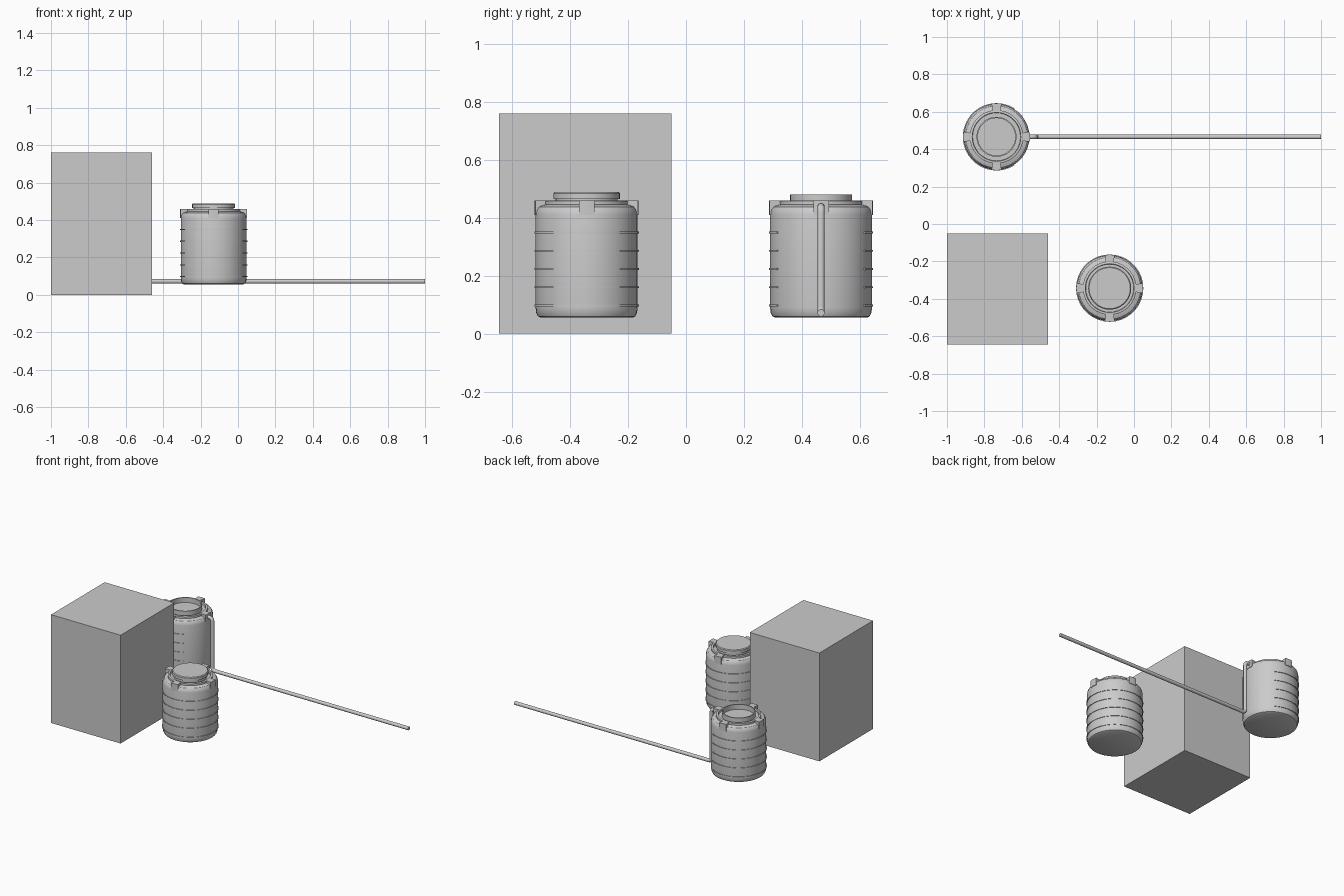
import bpy, bmesh, math
from mathutils import Vector, Matrix

if "Cube" in bpy.data.objects:
    bpy.data.objects.remove(bpy.data.objects["Cube"])

SEG = 36
TANK_A = (-0.13, -0.343)
TANK_B = (-0.735, 0.466)


def finish(bm, name, smooth=True, loc=(0, 0, 0)):
    bmesh.ops.remove_doubles(bm, verts=bm.verts, dist=1e-5)
    bmesh.ops.recalc_face_normals(bm, faces=bm.faces)
    me = bpy.data.meshes.new(name)
    bm.to_mesh(me)
    bm.free()
    ob = bpy.data.objects.new(name, me)
    ob.location = loc
    bpy.context.collection.objects.link(ob)
    if smooth:
        bpy.ops.object.select_all(action='DESELECT')
        ob.select_set(True)
        bpy.context.view_layer.objects.active = ob
        bpy.ops.object.shade_smooth_by_angle(angle=math.radians(30))
    return ob


def lathe(name, profile, loc):
    """Revolve (radius, z) points around the vertical axis."""
    bm = bmesh.new()
    vs = [bm.verts.new((r, 0, z)) for r, z in profile]
    es = [bm.edges.new(p) for p in zip(vs, vs[1:])]
    bmesh.ops.spin(bm, geom=vs + es, cent=(0, 0, 0), axis=(0, 0, 1),
                   angle=2 * math.pi, steps=SEG)
    return finish(bm, name, loc=(loc[0], loc[1], 0))


def arc_block(bm, r0, r1, z0, z1, mid, half, steps):
    """Curved block between two radii, spanning mid +/- half radians."""
    rings = []
    for i in range(steps + 1):
        a = mid - half + 2 * half * i / steps
        rings.append([bm.verts.new((r * math.cos(a), r * math.sin(a), z))
                      for r, z in ((r0, z0), (r1, z0), (r1, z1), (r0, z1))])
    for p, q in zip(rings, rings[1:]):
        for k in range(4):
            bm.faces.new((p[k], p[(k + 1) % 4], q[(k + 1) % 4], q[k]))
    bm.faces.new(rings[0])
    bm.faces.new(rings[-1])


def tube(name, points, radius):
    cu = bpy.data.curves.new(name, 'CURVE')
    cu.dimensions = '3D'
    cu.bevel_depth = radius
    cu.bevel_resolution = 3
    cu.use_fill_caps = True
    sp = cu.splines.new('POLY')
    sp.points.add(len(points) - 1)
    for p, co in zip(sp.points, points):
        p.co = (*co, 1)
    ob = bpy.data.objects.new(name, cu)
    bpy.context.collection.objects.link(ob)
    return ob


def tank(prefix, loc, top, rib_half, rib_mid):
    # body, shoulder, collar and neck in one turned profile
    body = [(0, 0.055), (0.158, 0.055), (0.168, 0.06), (0.174, 0.072),
            (0.176, 0.09), (0.176, 0.41), (0.173, 0.427), (0.165, 0.438),
            (0.152, 0.443), (0.143, 0.445), (0.143, 0.458), (0.138, 0.46),
            (0.13, 0.46), (0.128, 0.446), (0.107, 0.446)]
    lathe(prefix + "_body", body + top, loc)
    # four lifting lugs on the shoulder
    bm = bmesh.new()
    for k in range(4):
        arc_block(bm, 0.138, 0.179, 0.41, 0.46, k * math.pi / 2, 0.15, 4)
    finish(bm, prefix + "_lugs", loc=(*loc, 0))
    # five thin ribs round the wall
    bm = bmesh.new()
    for k in range(5):
        z = 0.097 + k * 0.063
        arc_block(bm, 0.17, 0.18, z - 0.003, z + 0.003, rib_mid, rib_half, SEG)
    finish(bm, prefix + "_ribs", loc=(*loc, 0))


# equipment box
bm = bmesh.new()
bmesh.ops.create_cube(bm, size=1, matrix=Matrix.Translation((-0.73, -0.3475, 0.38))
                      @ Matrix.Diagonal((0.54, 0.595, 0.76, 1)))
finish(bm, "box", smooth=False)

# closed tank with a lid
tank("closed_tank", TANK_A,
     [(0.107, 0.464), (0.115, 0.464), (0.115, 0.484), (0.11, 0.489), (0, 0.489)],
     math.pi, 0)
# open tank with a recessed neck; ribs stop either side of the pipe
tank("open_tank", TANK_B,
     [(0.107, 0.48), (0.1, 0.48), (0.1, 0.445), (0, 0.445)],
     math.radians(122), math.pi)

# overflow pipe: out of the shoulder, down the wall and along the ground
px, y, zt, zb, c = -0.525, TANK_B[1], 0.438, 0.072, 0.02
path = [(-0.58, y, zt)]
for i in range(5):
    a = math.pi / 2 * (1 - i / 4)
    path.append((px - c + c * math.cos(a), y, zt - c + c * math.sin(a)))
for i in range(5):
    a = math.pi + math.pi / 2 * i / 4
    path.append((px + c + c * math.cos(a), y, zb + c + c * math.sin(a)))
path.append((1.0, y, zb))
tube("pipe", path, 0.0125)
